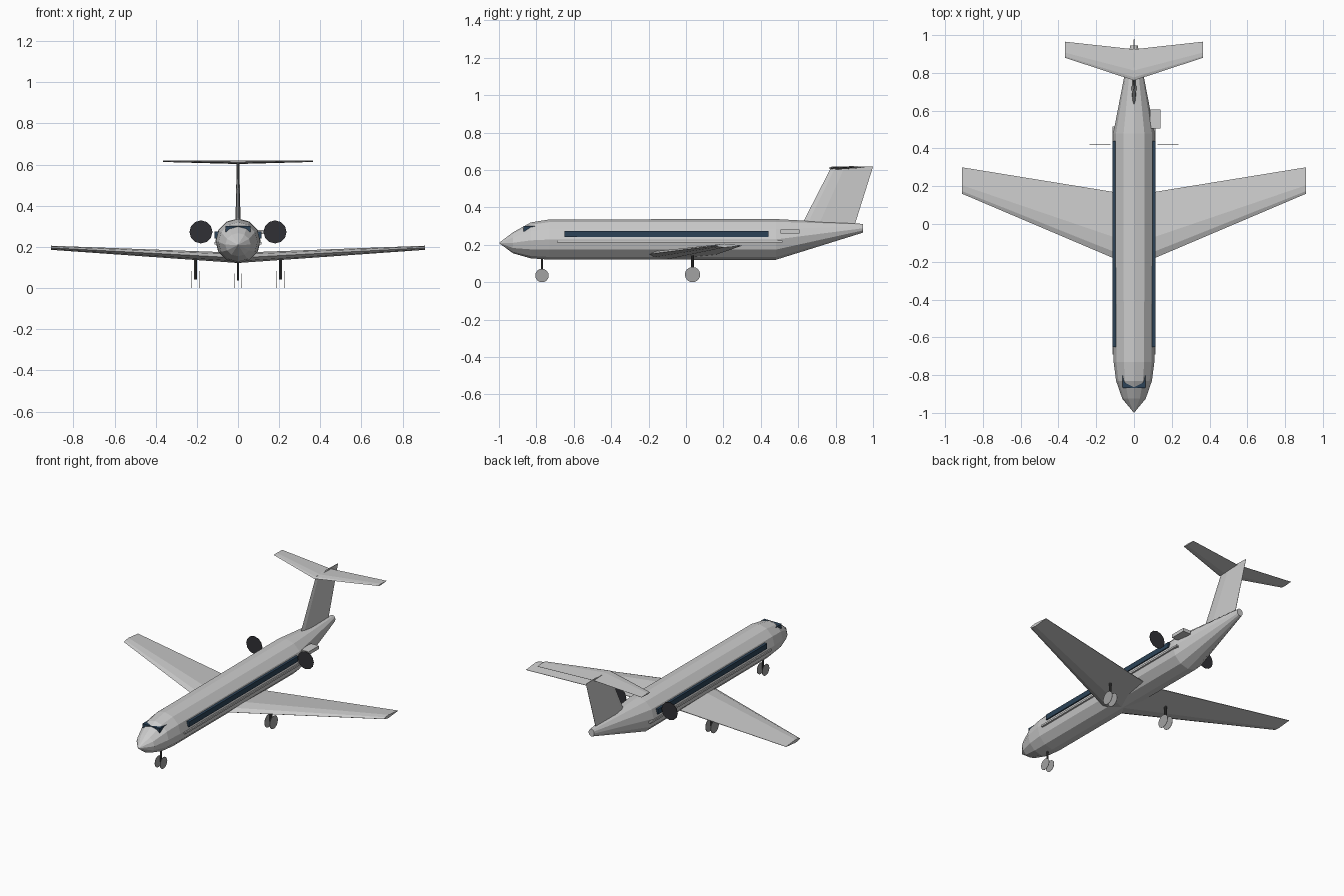
import bpy, bmesh, math
from mathutils import Matrix, Vector

if "Cube" in bpy.data.objects:
    bpy.data.objects.remove(bpy.data.objects["Cube"], do_unlink=True)


def material(name, r, g, b):
    m = bpy.data.materials.new(name)
    m.use_nodes = True
    m.diffuse_color = (r, g, b, 1)
    m.node_tree.nodes["Principled BSDF"].inputs["Base Color"].default_value = (r, g, b, 1)
    return m


SILVER = material("silver_paint", 0.6, 0.6, 0.6)
GLASS = material("dark_blue_glass", 0.025, 0.055, 0.095)
INTAKE = material("intake_black", 0.03, 0.03, 0.035)
STRUT = material("strut_grey", 0.05, 0.05, 0.05)
TYRE = material("wheel_grey", 0.36, 0.36, 0.36)


def finish(name, bm, mat):
    bmesh.ops.recalc_face_normals(bm, faces=bm.faces)
    mesh = bpy.data.meshes.new(name)
    bm.to_mesh(mesh)
    bm.free()
    mesh.materials.append(mat)
    obj = bpy.data.objects.new(name, mesh)
    bpy.context.collection.objects.link(obj)
    return obj


def loft(name, rings, mat):
    """Skin a row of closed cross-sections and cap both ends."""
    bm = bmesh.new()
    rows = [[bm.verts.new(p) for p in ring] for ring in rings]
    n = len(rows[0])
    for a, b in zip(rows, rows[1:]):
        for i in range(n):
            j = (i + 1) % n
            bm.faces.new((a[i], a[j], b[j], b[i]))
    bm.faces.new(rows[0])
    bm.faces.new(rows[-1])
    bmesh.ops.remove_doubles(bm, verts=bm.verts, dist=0.0003)
    return finish(name, bm, mat)


def box(name, low, high, mat):
    low, high = Vector(low), Vector(high)
    bm = bmesh.new()
    place = Matrix.Translation((low + high) / 2) @ Matrix.Diagonal((high - low).to_4d())
    bmesh.ops.create_cube(bm, size=1, matrix=place)
    return finish(name, bm, mat)


def cylinder(name, centre, radius, depth, axis, sides, mat):
    bm = bmesh.new()
    turn = Vector((0, 0, 1)).rotation_difference(Vector(axis)).to_matrix().to_4x4()
    bmesh.ops.create_cone(bm, cap_ends=True, segments=sides, radius1=radius, radius2=radius,
                          depth=depth, matrix=Matrix.Translation(centre) @ turn)
    return finish(name, bm, mat)


# Aerofoil outline: fraction of chord, fraction of thickness
AEROFOIL = [(0, 0), (0.1, 0.32), (0.32, 0.5), (1, 0.04), (1, -0.04), (0.32, -0.5), (0.1, -0.32)]


def aerofoil(front, back, thick):
    return [(front + c * (back - front), t * thick) for c, t in AEROFOIL]


# Fuselage: stations of y, half width, bottom and top
stations = [(-1, 0, 0.21, 0.21), (-0.925, 0.062, 0.155, 0.267), (-0.83, 0.095, 0.128, 0.32),
            (-0.73, 0.108, 0.121, 0.336), (0.48, 0.11, 0.12, 0.338), (0.945, 0.02, 0.265, 0.312)]
rings = []
for y, w, low, high in stations:
    angles = [math.tau * i / 12 for i in range(12)]
    rings.append([(w * math.cos(a), y, (low + high) / 2 + (high - low) / 2 * math.sin(a))
                  for a in angles])
loft("fuselage", rings, SILVER)


# Swept surfaces, tip to tip: x, leading edge, trailing edge, height, thickness
def swept(name, tip, root):
    rows = []
    for side, (x, front, back, z, thick) in ((-1, tip), (1, root), (1, tip)):
        rows.append([(side * x, y, z + t) for y, t in aerofoil(front, back, thick)])
    loft(name, rows, SILVER)


swept("wings", (0.91, 0.16, 0.30, 0.196, 0.02), (0, -0.227, 0.152, 0.147, 0.05))
swept("tailplane", (0.365, 0.88, 0.965, 0.617, 0.008), (0, 0.76, 0.925, 0.611, 0.016))

# Upright fin
fin = [(0.30, 0.615, 0.90, 0.026), (0.618, 0.778, 1.0, 0.012)]
loft("fin", [[(t, y, z) for y, t in aerofoil(f, b, k)] for z, f, b, k in fin], SILVER)

# Cockpit glass block showing through the sloped nose
box("windshield", (-0.06, -0.868, 0.272), (0.06, -0.80, 0.301), GLASS)

# Engine stub on one side only
box("engine_stub", (0.085, 0.505, 0.262), (0.14, 0.607, 0.283), SILVER)

# Paired side parts
for side, label in ((1, "left"), (-1, "right")):
    xs = sorted((side * 0.09, side * 0.113))
    box(label + "_window_band", (xs[0], -0.65, 0.241), (xs[1], 0.44, 0.274), GLASS)
    xs = sorted((side * 0.09, side * 0.115))
    box(label + "_belt_strip", (xs[0], -0.69, 0.212), (xs[1], 0.515, 0.223), SILVER)
    cylinder(label + "_engine_intake", (side * 0.18, 0.42, 0.273), 0.056, 0.002,
             (0, 1, 0), 12, INTAKE)


# Landing gear: a strut with twin thin wheels
def gear(label, x, y, radius, top, strut_radius):
    cylinder(label + "_gear_strut", (x, y, (radius + top) / 2), strut_radius, top - radius,
             (0, 0, 1), 8, STRUT)
    for side, tag in ((1, "left"), (-1, "right")):
        cylinder(label + "_gear_" + tag + "_wheel", (x + side * 0.018, y, radius), radius,
                 0.002, (1, 0, 0), 16, TYRE)


gear("nose", 0, -0.77, 0.036, 0.14, 0.006)
gear("left_main", 0.207, 0.035, 0.041, 0.155, 0.008)
gear("right_main", -0.207, 0.035, 0.041, 0.155, 0.008)
